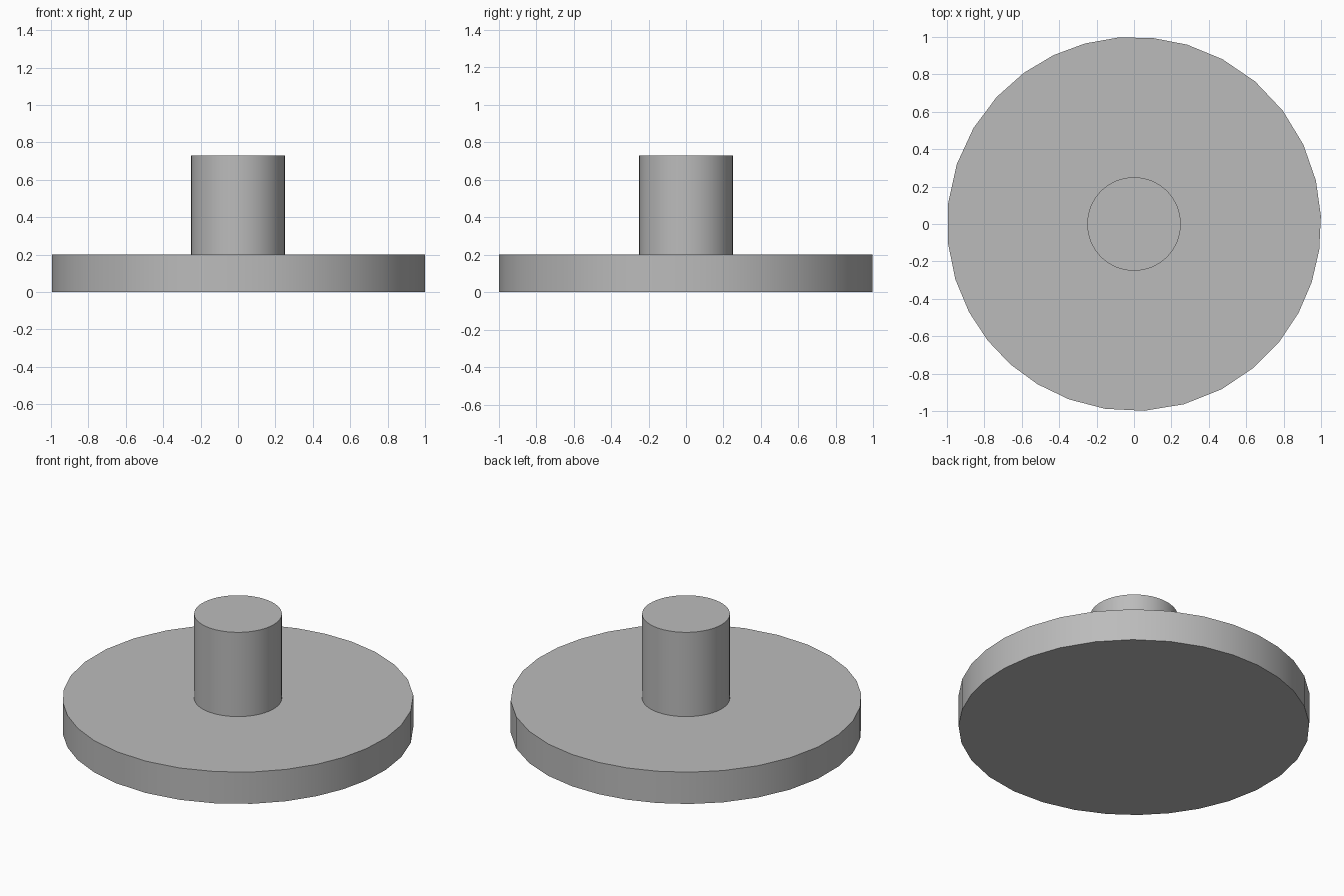
import bpy
import bmesh
from math import sin, cos, radians, tau

cube = bpy.data.objects.get("Cube")
if cube:
    bpy.data.objects.remove(cube, do_unlink=True)

# Single plain grey
GREY = (0.5, 0.5, 0.5, 1)
grey = bpy.data.materials.new("plain grey")
grey.use_nodes = True
grey.diffuse_color = GREY
grey.node_tree.nodes["Principled BSDF"].inputs["Base Color"].default_value = GREY


def extrude_disc(name, radius, angles, bottom, top):
    """Solid prism over points at the given angles of a circle."""
    bm = bmesh.new()
    ring = [bm.verts.new((radius * cos(a), radius * sin(a), bottom)) for a in angles]
    base = bm.faces.new(ring)
    result = bmesh.ops.extrude_face_region(bm, geom=[base], use_keep_orig=True)
    for v in result["geom"]:
        if isinstance(v, bmesh.types.BMVert):
            v.co.z = top
    bmesh.ops.recalc_face_normals(bm, faces=bm.faces)
    mesh = bpy.data.meshes.new(name)
    bm.to_mesh(mesh)
    bm.free()
    mesh.materials.append(grey)
    obj = bpy.data.objects.new(name, mesh)
    bpy.context.collection.objects.link(obj)
    bpy.ops.object.select_all(action="DESELECT")
    obj.select_set(True)
    bpy.context.view_layer.objects.active = obj
    bpy.ops.object.shade_smooth_by_angle(angle=radians(30))
    return obj


# Wide base disc, its corners spaced slightly unevenly in three waves
steps = [tau * k / 32 + radians(4.1) for k in range(32)]
disc_angles = [u + radians(1.9) * sin(3 * (u - radians(44))) for u in steps]
extrude_disc("base_disc", 1.0, disc_angles, 0, 0.2)

# Central round post standing on the disc
post_angles = [tau * k / 64 for k in range(64)]
extrude_disc("centre_post", 0.25, post_angles, 0.2, 0.73)
